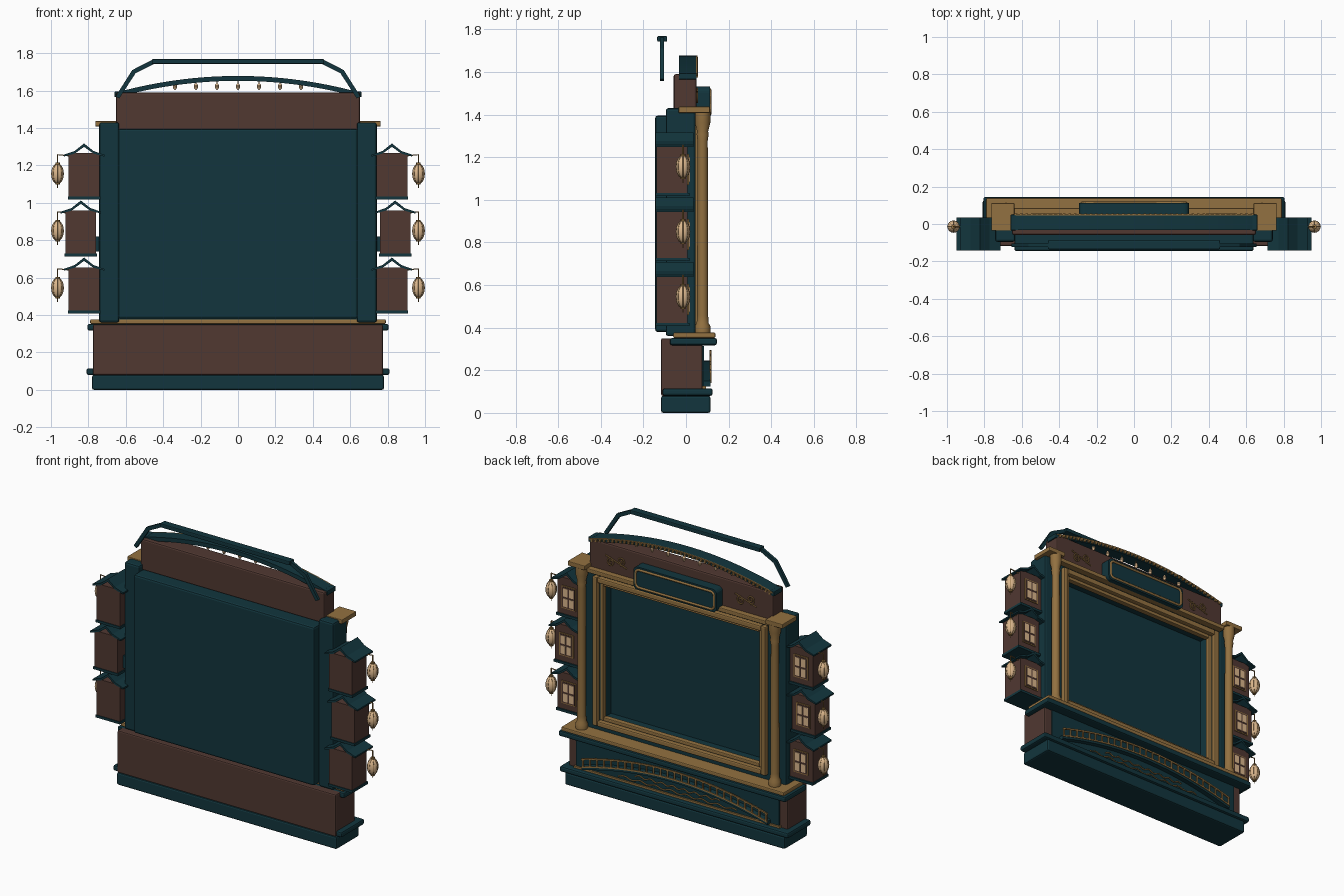
import bpy, bmesh, math
from mathutils import Matrix

if "Cube" in bpy.data.objects:
    bpy.data.objects.remove(bpy.data.objects["Cube"])

def material(name, rgb):
    m = bpy.data.materials.new(name)
    m.diffuse_color = (*rgb, 1)
    m.use_nodes = True
    m.node_tree.nodes["Principled BSDF"].inputs["Base Color"].default_value = m.diffuse_color
    return m

TEAL = material("dark_teal", (0.006, 0.036, 0.047))
BROWN = material("dark_brown", (0.082, 0.040, 0.031))
GOLD = material("old_gold", (0.29, 0.165, 0.052))
CREAM = material("lantern_cream", (0.72, 0.48, 0.27))

def finish(name, bm, mat, bevel=0, smooth=False):
    bmesh.ops.recalc_face_normals(bm, faces=bm.faces)
    me = bpy.data.meshes.new(name)
    bm.to_mesh(me)
    bm.free()
    ob = bpy.data.objects.new(name, me)
    bpy.context.collection.objects.link(ob)
    me.materials.append(mat)
    if bevel:
        mod = ob.modifiers.new("soft_edges", 'BEVEL')
        mod.width, mod.segments = bevel, 2
    if smooth:
        bpy.ops.object.select_all(action='DESELECT')
        ob.select_set(True)
        bpy.context.view_layer.objects.active = ob
        bpy.ops.object.shade_smooth_by_angle()
    return ob

def boxes(name, mat, *dims, bevel=0):
    """One object from boxes given as x0, x1, y0, y1, z0, z1."""
    bm = bmesh.new()
    for x0, x1, y0, y1, z0, z1 in dims:
        m = Matrix.Translation(((x0+x1)/2, (y0+y1)/2, (z0+z1)/2)) @ \
            Matrix.Diagonal((abs(x1-x0), y1-y0, z1-z0, 1))
        bmesh.ops.create_cube(bm, size=1, matrix=m)
    return finish(name, bm, mat, bevel)

def ring(name, mat, hx, z0, z1, w, y0, y1, bevel=0):
    """Rectangular picture frame with outer half width hx."""
    return boxes(name, mat, (-hx, -hx+w, y0, y1, z0, z1), (hx-w, hx, y0, y1, z0, z1),
                 (-hx+w, hx-w, y0, y1, z0, z0+w), (-hx+w, hx-w, y0, y1, z1-w, z1), bevel=bevel)

def prism(name, mat, pts, y0, y1, bevel=0):
    """Extrude an x-z outline along y."""
    bm = bmesh.new()
    f = bm.faces.new([bm.verts.new((x, y0, z)) for x, z in pts])
    ext = bmesh.ops.extrude_face_region(bm, geom=[f])
    bmesh.ops.translate(bm, vec=(0, y1-y0, 0),
                        verts=[v for v in ext["geom"] if isinstance(v, bmesh.types.BMVert)])
    return finish(name, bm, mat, bevel)

def lathe(name, mat, profile, x, y, z, n=20):
    """Turn an (r, z) profile around a vertical axis."""
    bm = bmesh.new()
    rows = [[bm.verts.new((x+r*math.cos(2*math.pi*i/n), y+r*math.sin(2*math.pi*i/n), z+h))
             for i in range(n)] for r, h in profile]
    for a, b in zip(rows, rows[1:]):
        for i in range(n):
            bm.faces.new((a[i], a[(i+1) % n], b[(i+1) % n], b[i]))
    bm.faces.new(rows[0])
    bm.faces.new(rows[-1])
    return finish(name, bm, mat, smooth=True)

def tube(name, mat, pts, r, closed=False):
    cu = bpy.data.curves.new(name, 'CURVE')
    cu.dimensions, cu.bevel_depth, cu.bevel_resolution, cu.use_fill_caps = '3D', r, 1, True
    sp = cu.splines.new('POLY')
    sp.points.add(len(pts)-1)
    for p, c in zip(sp.points, pts):
        p.co = (*c, 1)
    sp.use_cyclic_u = closed
    ob = bpy.data.objects.new(name, cu)
    bpy.context.collection.objects.link(ob)
    cu.materials.append(mat)
    bpy.ops.object.select_all(action='DESELECT')
    ob.select_set(True)
    bpy.context.view_layer.objects.active = ob
    bpy.ops.object.convert(target='MESH')

def arch_band(name, mat, half, f, t, y0, y1, n=32):
    xs = [-half+2*half*i/n for i in range(n+1)]
    prism(name, mat, [(x, f(x)) for x in xs] + [(x, f(x)-t) for x in reversed(xs)], y0, y1)

def rounded(hx, z0, z1, r):
    pts = []
    for k, (cx, cz) in enumerate([(hx-r, z1-r), (-hx+r, z1-r), (-hx+r, z0+r), (hx-r, z0+r)]):
        for i in range(6):
            a = math.pi/2*(k+i/5)
            pts.append((cx+r*math.cos(a), cz+r*math.sin(a)))
    return pts

# base and ledges
boxes("plinth", TEAL, (-.78, .78, -.117, .115, 0, .08), bevel=.01)
boxes("lower_ledge", TEAL, (-.81, .81, -.11, .125, .08, .115), bevel=.01)
boxes("base_body", BROWN, (-.775, .775, -.117, .078, .08, .35), bevel=.008)
boxes("base_panel", TEAL, (-.72, .72, .076, .085, .115, .315))
boxes("base_panel_trim", GOLD, (-.73, .73, .078, .095, .113, .127))
boxes("upper_ledge", TEAL, (-.805, .805, -.075, .145, .317, .352), bevel=.01)
boxes("gold_sill", GOLD, (-.79, .79, -.06, .138, .352, .377), bevel=.006)

# bridge relief on the base
bridge = lambda x: .15 + .095*(1-(x/.66)**2)
rail = lambda x: bridge(x) + .05
arch_band("bridge_deck", TEAL, .66, bridge, .025, .083, .116)
arch_band("bridge_edge", GOLD, .66, bridge, .010, .116, .12)
arch_band("bridge_rail", GOLD, .66, rail, .010, .111, .12)
xs = [-.65+1.3*i/26 for i in range(27)]
boxes("bridge_balusters", GOLD, *[(x-.005, x+.005, .112, .119, bridge(x)-.002, rail(x)) for x in xs])
for k, (h, z) in enumerate([(.42, .145), (.3, .175)]):
    tube(f"water_wave_{k}", GOLD, [(-h+2*h*i/60, .087, z+.007*math.sin(i*.8)) for i in range(61)], .004)

# screen case: back box, side pillars, surround of the opening
boxes("back_case", TEAL, (-.64, .64, -.145, -.04, .38, 1.395), bevel=.012)
ring("opening_surround", TEAL, .645, .372, 1.41, .085, -.05, .045)
ring("outer_gold_frame", GOLD, .615, .41, 1.365, .035, .04, .075, bevel=.008)
ring("inner_gold_frame", GOLD, .575, .445, 1.33, .022, .015, .05, bevel=.005)

# columns and pillars
COLUMN = [(.036, 0), (.036, .03), (.028, .045), (.026, .08), (.024, .9), (.028, .93),
          (.026, .945), (.036, .985), (.036, 1.035)]
for s, side in ((1, "right"), (-1, "left")):
    boxes(f"pillar_{side}", TEAL, (s*.635, s*.742, -.095, .045, .36, 1.43), bevel=.012)
    lathe(f"column_{side}", GOLD, COLUMN, s*.685, .078, .377)
    boxes(f"column_cap_{side}", GOLD, (s*.64, s*.762, -.035, .112, 1.408, 1.437), bevel=.004)

# header with sign and scrolls
boxes("header", BROWN, (-.652, .652, -.058, .05, 1.39, 1.59), bevel=.01)
boxes("header_trim", GOLD, (-.645, .645, .04, .085, 1.385, 1.412), bevel=.005)
prism("sign_board", TEAL, rounded(.295, 1.385, 1.532, .03), .05, .112)
tube("sign_frame", GOLD, [(x, .112, z) for x, z in rounded(.278, 1.402, 1.515, .025)], .008, True)
for s, side in ((1, "right"), (-1, "left")):
    for d in (1, -1):
        pts = []
        for i in range(25):
            a = i/24*3*math.pi
            r = .028*(1-i/30)
            pts.append((s*.46+d*(.035+r*math.sin(a)), .053, 1.49-d*.012+d*r*math.cos(a)))
        tube(f"scroll_{side}_{d}", GOLD, pts, .004)
    tube(f"scroll_bar_{side}", GOLD, [(s*.46-.075, .053, 1.465), (s*.46, .053, 1.49),
                                      (s*.46+.075, .053, 1.515)], .004)

# arched roof with hanging bulbs
arch = lambda x: 1.59 + .088*(1-(x/.65)**2)
arch_band("arched_roof", TEAL, .65, arch, .026, -.032, .046)
arch_band("arch_gold_edge", GOLD, .65, arch, .008, .046, .053)
N = 44
boxes("arch_beads", GOLD, *[(x-.007, x+.007, .046, .056, arch(x)-.022, arch(x)-.008)
                            for x in (-.63+1.26*i/N for i in range(N+1))])
for s in (1, -1):
    boxes("arch_end_cap", TEAL, (s*.63, s*.66, -.034, .05, 1.565, 1.595), bevel=.004)

def ellipsoid(rx, rz, n=10):
    return [(max(.0015, rx*math.sin(math.pi*i/n)), -rz*math.cos(math.pi*i/n)) for i in range(n+1)]

for i in range(-3, 4):
    x = i*.1125
    lathe(f"bulb_{i+3}", CREAM, ellipsoid(.011, .018, 8), x, .02, 1.622, 10)
    boxes(f"bulb_cord_{i+3}", GOLD, (x-.002, x+.002, .018, .022, 1.638, arch(x)-.02))

# floating top rail
boxes("top_rail", TEAL, (-.46, .46, -.135, -.088, 1.742, 1.768), bevel=.005)
for s, side in ((1, "right"), (-1, "left")):
    prism(f"top_rail_arm_{side}", TEAL, [(s*x, z) for x, z in
          [(.45, 1.768), (.565, 1.71), (.655, 1.568), (.635, 1.558), (.548, 1.692), (.45, 1.742)]],
          -.122, -.104)

# side houses with lanterns
ROOF = [(0, .292), (.05, .252), (.108, .232), (.108, .222), (.05, .238), (0, .274),
        (-.05, .238), (-.108, .222), (-.108, .232), (-.05, .252)]
for s, side in ((1, "right"), (-1, "left")):
    for k, z in enumerate((.415, .72, 1.025)):
        cx = s*(.84 if k == 1 else .823)
        tag = f"{side}_{k}"
        boxes(f"house_body_{tag}", BROWN, (cx-.082, cx+.082, -.138, .008, z, z+.24))
        boxes(f"house_floor_{tag}", TEAL, (cx-.087, cx+.087, -.142, .016, z-.008, z+.008))
        prism(f"house_roof_{tag}", TEAL, [(cx+x, z+h) for x, h in ROOF], -.143, .036)
        boxes(f"house_link_{tag}", TEAL, (s*.73, s*.775, -.08, -.02, z+.02, z+.1))
        boxes(f"window_frame_{tag}", GOLD, (cx-.05, cx+.05, .008, .013, z+.045, z+.19))
        boxes(f"window_border_{tag}", BROWN, (cx-.044, cx+.044, .013, .015, z+.051, z+.184))
        boxes(f"window_panes_{tag}", CREAM,
              *[(cx+a-.016, cx+a+.016, .014, .018, z+.1175+b-.026, z+.1175+b+.026)
                for a in (-.021, .021) for b in (-.032, .032)])
        lx, ly, lz = s*.965, -.014, z+.13
        lathe(f"lantern_{tag}", CREAM, ellipsoid(.033, .054), lx, ly, lz, 16)
        for j in range(4):
            a = math.pi*j/4
            tube(f"lantern_rib_{tag}_{j}", GOLD,
                 [(lx+.033*math.sin(t)*math.cos(a), ly+.033*math.sin(t)*math.sin(a), lz+.054*math.cos(t))
                  for t in (2*math.pi*i/20 for i in range(20))], .0013, True)
        for b, h in (("top", .05), ("bottom", -.058)):
            lathe(f"lantern_{b}_cap_{tag}", GOLD, [(.012, 0), (.012, .009)], lx, ly, lz+h, 12)
        tube(f"lantern_hook_{tag}", GOLD, [(cx+s*.07, ly, z+.225), (lx, ly, z+.232), (lx, ly, lz+.05)], .004)
        tube(f"lantern_tassel_{tag}", GOLD, [(lx, ly, lz-.055), (lx, ly, lz-.075)], .002)
